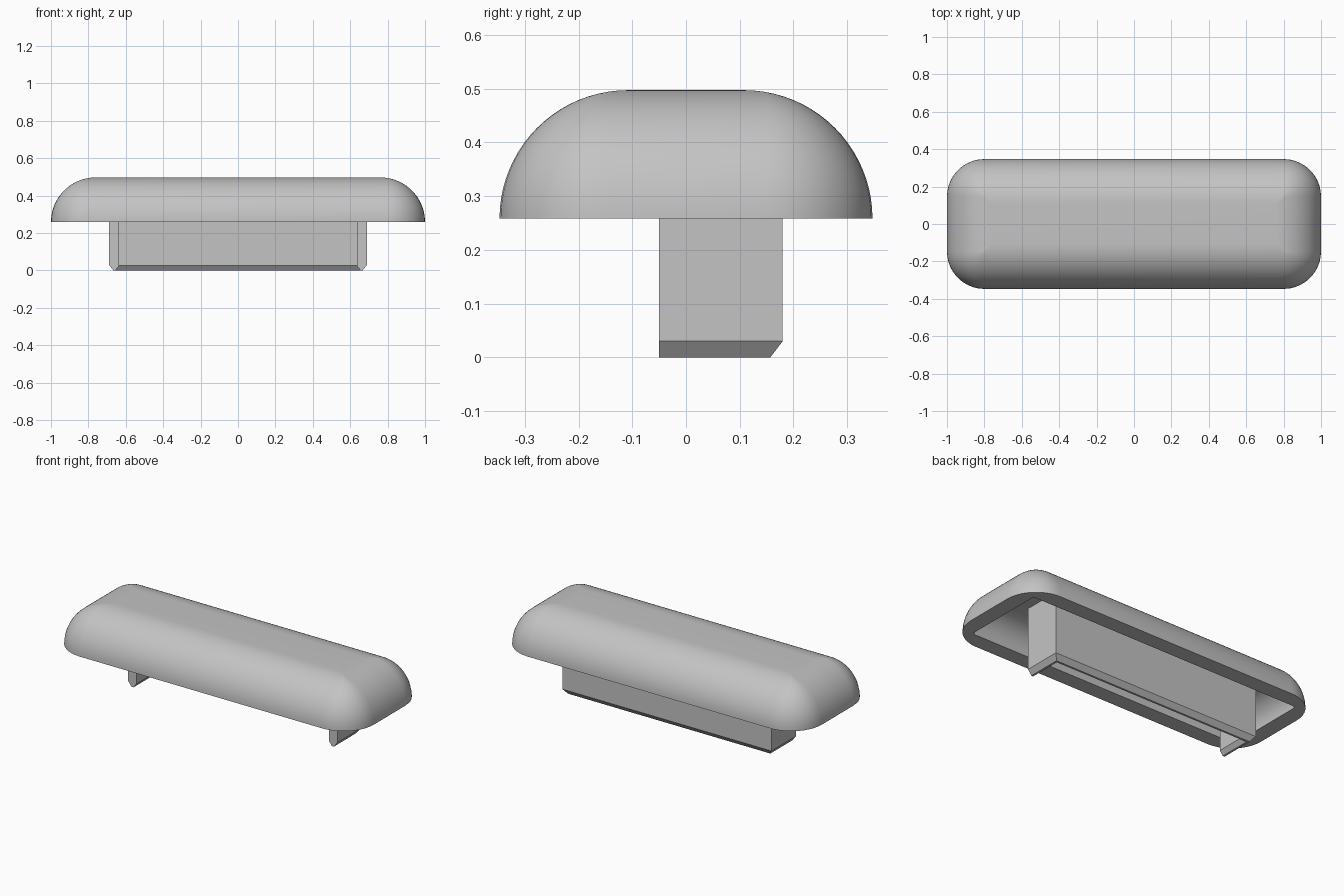
import bpy, bmesh
from math import sin, cos, pi, radians

cube = bpy.data.objects.get("Cube")
if cube:
    bpy.data.objects.remove(cube)

grey = bpy.data.materials.new("light grey")
grey.use_nodes = True
COLOUR = (0.55, 0.55, 0.55, 1)
grey.diffuse_color = COLOUR
grey.node_tree.nodes["Principled BSDF"].inputs["Base Color"].default_value = COLOUR

RIM_Z = 0.258
ARC_STEPS = 20
CORNER_STEPS = 10


def finish(bm, name, smooth):
    bmesh.ops.recalc_face_normals(bm, faces=bm.faces[:])
    mesh = bpy.data.meshes.new(name)
    bm.to_mesh(mesh)
    bm.free()
    mesh.materials.append(grey)
    obj = bpy.data.objects.new(name, mesh)
    bpy.context.collection.objects.link(obj)
    if smooth:
        bpy.ops.object.select_all(action='DESELECT')
        obj.select_set(True)
        bpy.context.view_layer.objects.active = obj
        bpy.ops.object.shade_smooth_by_angle(angle=radians(30))
    return obj


def rounded_ring(bm, hx, hy, r, z):
    """Rounded rectangle of vertices at height z."""
    ring = []
    for q, (sx, sy) in enumerate([(1, 1), (-1, 1), (-1, -1), (1, -1)]):
        for k in range(CORNER_STEPS + 1):
            a = (q + k / CORNER_STEPS) * pi / 2
            ring.append(bm.verts.new((sx * (hx - r) + r * cos(a),
                                      sy * (hy - r) + r * sin(a), z)))
    return ring


def bridge(bm, a, b):
    n = len(a)
    for i in range(n):
        j = (i + 1) % n
        bm.faces.new((a[i], a[j], b[j], b[i]))


def dome(bm, hx, hy, corner, arc, min_corner):
    """Quarter-round dome over a rounded rectangle; returns its rim ring."""
    rings = []
    for k in range(ARC_STEPS + 1):
        a = k / ARC_STEPS * pi / 2
        inset = arc * (1 - cos(a))
        rings.append(rounded_ring(bm, hx - inset, hy - inset,
                                  max(corner - inset, min_corner),
                                  RIM_Z + arc * sin(a)))
    for lower, upper in zip(rings, rings[1:]):
        bridge(bm, lower, upper)
    bm.faces.new(rings[-1])
    return rings[0]


# Hollow cap: outer dome, inner cavity and the flat rim joining them
bm = bmesh.new()
outer = dome(bm, 1.0, 0.347, 0.2, 0.239, 0.006)
inner = dome(bm, 0.905, 0.252, 0.02, 0.143, 0.004)
bridge(bm, outer, inner)
finish(bm, "cap", True)

# U-shaped stem: chamfered wall section swept round three sides
section = [(0, 0.43), (0, 0.03), (0.023, 0), (0.035, 0), (0.055, 0.026), (0.055, 0.43)]
bm = bmesh.new()
stations = []
for sx, at_back in [(-1, False), (-1, True), (1, True), (1, False)]:
    stations.append([bm.verts.new((sx * (0.69 - d), 0.18 - d if at_back else -0.05, z))
                     for d, z in section])
for a, b in zip(stations, stations[1:]):
    bridge(bm, a, b)
bm.faces.new(stations[0])
bm.faces.new(stations[-1])
finish(bm, "stem", False)
